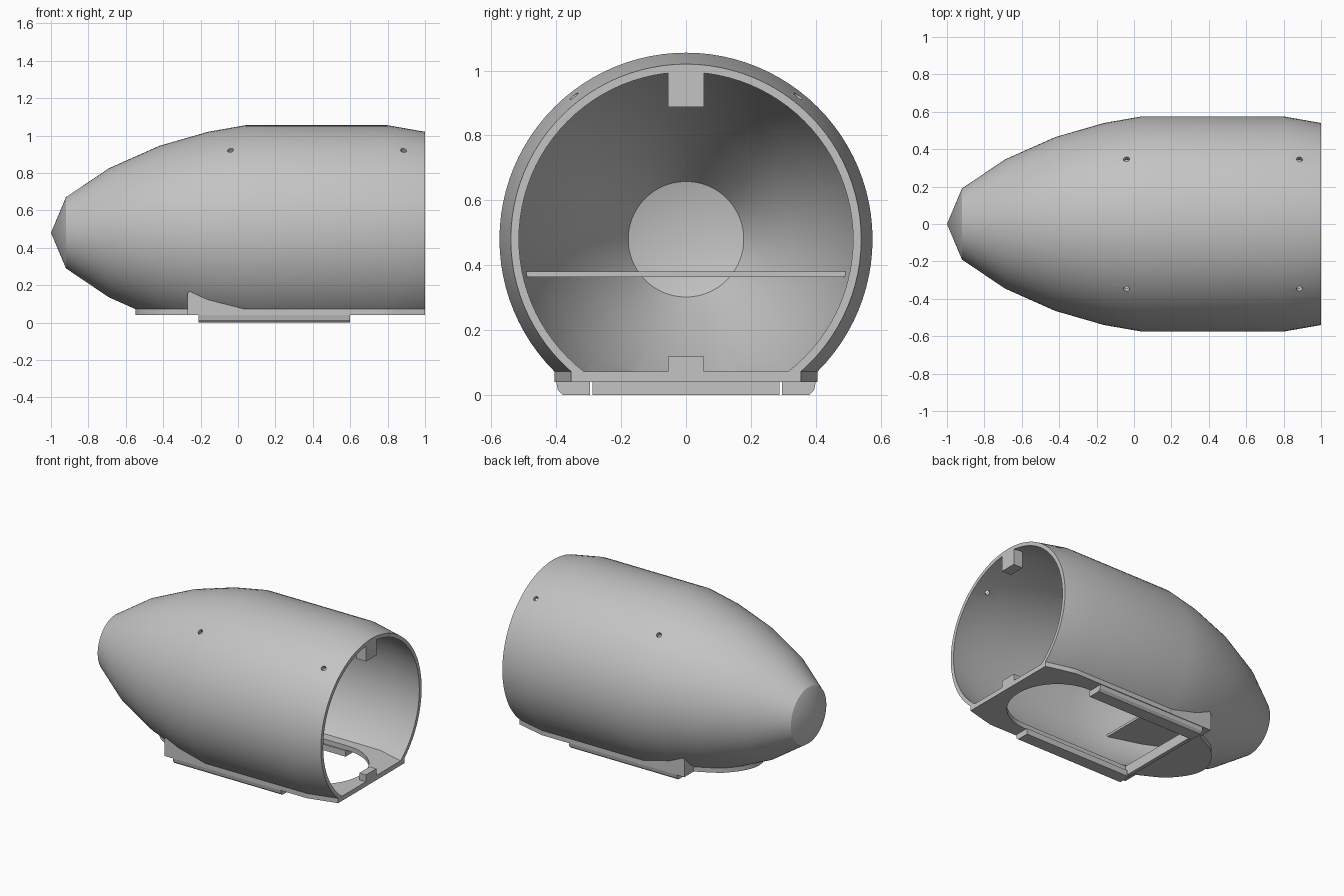
import bpy, bmesh, math
from mathutils import Vector, Matrix

old = bpy.data.objects.get("Cube")
if old:
    bpy.data.objects.remove(old)

GREY = bpy.data.materials.new("plain_grey")
GREY.use_nodes = True
GREY.diffuse_color = (0.55, 0.55, 0.55, 1)
GREY.node_tree.nodes["Principled BSDF"].inputs["Base Color"].default_value = (0.55, 0.55, 0.55, 1)

AXIS_Z = 0.48                 # height of the hull's long axis
FLOOR_TOP, FLOOR_LOW = 0.072, 0.04
WALL = 0.025
OUTER = [(-1, 0), (-0.92, 0.19), (-0.69, 0.345), (-0.42, 0.465),
         (-0.16, 0.54), (0.04, 0.575), (0.8, 0.575), (1, 0.54)]
INNER = [(-0.96, 0), (-0.91, 0.178)] + [(x, r - WALL) for x, r in OUTER[2:]]


def radius_at(x, profile=OUTER):
    for (xa, ra), (xb, rb) in zip(profile, profile[1:]):
        if xa <= x <= xb:
            return ra + (rb - ra) * (x - xa) / (xb - xa)
    return 0


def half_width(x, z, profile=OUTER):
    """Half the width of the round hull at height z."""
    return math.sqrt(max(0, radius_at(x, profile) ** 2 - (AXIS_Z - z) ** 2))


def finish(name, bm):
    bmesh.ops.remove_doubles(bm, verts=bm.verts, dist=1e-5)
    bmesh.ops.recalc_face_normals(bm, faces=bm.faces)
    mesh = bpy.data.meshes.new(name)
    bm.to_mesh(mesh)
    bm.free()
    mesh.materials.append(GREY)
    obj = bpy.data.objects.new(name, mesh)
    bpy.context.collection.objects.link(obj)
    return obj


def lathe(name, profile):
    """Spin a closed (x, radius) profile around the long axis."""
    bm = bmesh.new()
    verts = [bm.verts.new((x, 0, AXIS_Z + r)) for x, r in profile]
    edges = [bm.edges.new((verts[i], verts[i + 1])) for i in range(len(verts) - 1)]
    bmesh.ops.spin(bm, geom=verts + edges, cent=(0, 0, AXIS_Z), axis=(1, 0, 0),
                   angle=math.tau, steps=96, use_duplicate=False)
    return finish(name, bm)


def prism(name, points, start, depth):
    """Extrude a polygon of 3D points along a vector."""
    bm = bmesh.new()
    face = bm.faces.new([bm.verts.new(Vector(p) + Vector(start)) for p in points])
    out = bmesh.ops.extrude_face_region(bm, geom=[face])
    moved = [v for v in out["geom"] if isinstance(v, bmesh.types.BMVert)]
    bmesh.ops.translate(bm, verts=moved, vec=depth)
    return finish(name, bm)


def box(name, xs, ys, zs):
    flat = [(xs[0], ys[0], 0), (xs[1], ys[0], 0), (xs[1], ys[1], 0), (xs[0], ys[1], 0)]
    return prism(name, flat, (0, 0, zs[0]), (0, 0, zs[1] - zs[0]))


def rod(name, centre, direction, radius, length):
    bm = bmesh.new()
    turn = Vector(direction).to_track_quat("Z", "Y").to_matrix().to_4x4()
    bmesh.ops.create_cone(bm, cap_ends=True, segments=20, radius1=radius, radius2=radius,
                          depth=length, matrix=Matrix.Translation(centre) @ turn)
    return finish(name, bm)


def cut(obj, cutter):
    cutter.hide_render = True
    mod = obj.modifiers.new("cut", "BOOLEAN")
    mod.operation, mod.solver, mod.object = "DIFFERENCE", "EXACT", cutter
    bpy.context.view_layer.objects.active = obj
    bpy.ops.object.modifier_apply(modifier=mod.name)
    bpy.data.objects.remove(cutter)


def smooth(obj):
    bpy.ops.object.select_all(action="DESELECT")
    obj.select_set(True)
    bpy.context.view_layer.objects.active = obj
    bpy.ops.object.shade_smooth_by_angle(angle=math.radians(25))


def outline(x0, x1, z, profile, count=60):
    """Flat outline of the hull's section at height z."""
    xs = [x0 + (x1 - x0) * (i / count) ** 2 for i in range(count + 1)]
    side = [(x, half_width(x, z, profile)) for x in xs]
    mirrored = [(x, -y) for x, y in reversed(side) if y > 1e-4]
    return [(x, y, 0) for x, y in side + mirrored]


# Hollow hull, cut flat underneath and drilled with four small holes
hull = lathe("hull", OUTER + INNER[::-1])
cut(hull, box("cutter", (-2, 2), (-1, 1), (-1, FLOOR_TOP)))
for x in (-0.04, 0.885):
    for side in (-1, 1):
        way = Vector((0, side * 0.345, 0.44)).normalized()
        cut(hull, rod("cutter", Vector((x, 0, AXIS_Z)) + way * 0.56, way, 0.016, 0.2))
smooth(hull)

# Floor plate following the flat cut, with a round-ended opening
nose_x = -0.69 + 0.27 * (AXIS_Z - FLOOR_TOP - 0.345) / 0.12
floor_plate = prism("floor_plate", outline(nose_x, 1, FLOOR_TOP, OUTER),
                    (0, 0, FLOOR_LOW), (0, 0, FLOOR_TOP - FLOOR_LOW))
arc = [math.pi * (i / 32 - 0.5) for i in range(33)]
opening = [(0.61 + 0.305 * math.cos(a), 0.305 * math.sin(a), 0) for a in arc]
opening += [(-0.19, 0.305, 0), (-0.19, -0.305, 0)]
cut(floor_plate, prism("cutter", opening, (0, 0, -0.2), (0, 0, 0.5)))
smooth(floor_plate)

# Inner shelf filling the nose
prism("inner_shelf", outline(-0.86, -0.2, 0.372, INNER), (0, 0, 0.364), (0, 0, 0.016))

# Side fairings and bottom rails
for side, word in ((1, "back"), (-1, "front")):
    ys = sorted((side * 0.25, side * 0.404))
    shape = [(-0.27, 0, 0.04), (-0.27, 0, 0.155), (-0.255, 0, 0.172),
             (-0.2, 0, 0.172), (0.04, 0, 0.12), (0.04, 0, 0.04)]
    fairing = prism(word + "_fairing", shape, (0, ys[0], 0), (0, ys[1] - ys[0], 0))
    cut(fairing, lathe("cutter", OUTER + [(1, 0)]))
    section = [(0, side * y, z) for y, z in
               ((0.296, 0.04), (0.4, 0.04), (0.395, 0.015), (0.38, 0), (0.296, 0))]
    prism(word + "_rail", section, (-0.21, 0, 0), (0.81, 0, 0))

# Cross bar closing the rails
box("cross_bar", (-0.21, -0.185), (-0.288, 0.288), (0, 0.04))

# Locating tabs at the open end
box("upper_tab", (0.93, 1), (-0.056, 0.056), (0.887, 1.0))
box("lower_tab", (0.95, 1), (-0.056, 0.056), (FLOOR_TOP - 0.01, 0.118))
